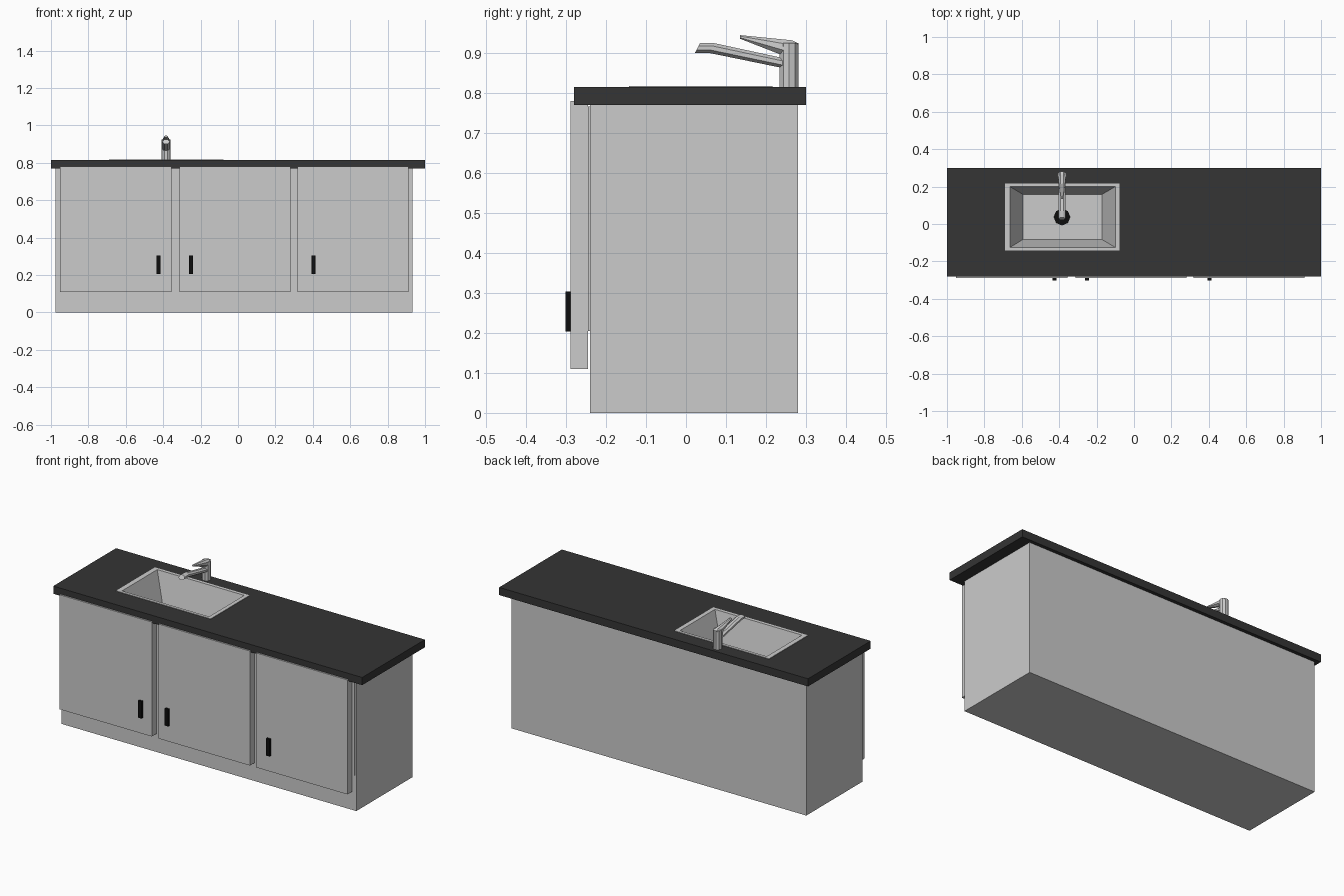
import bpy, bmesh
from math import cos, sin, tau

if "Cube" in bpy.data.objects:
    bpy.data.objects.remove(bpy.data.objects["Cube"])


def material(name, v):
    m = bpy.data.materials.new(name)
    m.diffuse_color = (v, v, v, 1)
    m.use_nodes = True
    m.node_tree.nodes["Principled BSDF"].inputs["Base Color"].default_value = m.diffuse_color
    return m


dark = material("dark_stone", 0.035)
black = material("black_metal", 0.004)
mid = material("mid_grey", 0.58)


def finish(name, bm, mat=None):
    bmesh.ops.recalc_face_normals(bm, faces=bm.faces)
    me = bpy.data.meshes.new(name)
    bm.to_mesh(me)
    bm.free()
    ob = bpy.data.objects.new(name, me)
    bpy.context.collection.objects.link(ob)
    if mat:
        me.materials.append(mat)
    return ob


def rect(x0, x1, y0, y1, z):
    return [(x0, y0, z), (x1, y0, z), (x1, y1, z), (x0, y1, z)]


def loft(name, loops, mat=None, start=True, end=True, cyclic=False):
    """Skin a series of equal-length closed loops."""
    bm = bmesh.new()
    rings = [[bm.verts.new(p) for p in lp] for lp in loops]
    pairs = list(zip(rings, rings[1:]))
    if cyclic:
        pairs.append((rings[-1], rings[0]))
    for a, b in pairs:
        for i in range(len(a)):
            j = (i + 1) % len(a)
            bm.faces.new((a[i], a[j], b[j], b[i]))
    if start and not cyclic:
        bm.faces.new(rings[0])
    if end and not cyclic:
        bm.faces.new(rings[-1])
    return finish(name, bm, mat)


def box(name, x0, x1, y0, y1, z0, z1, mat=None, top=True):
    return loft(name, [rect(x0, x1, y0, y1, z0), rect(x0, x1, y0, y1, z1)], mat, end=top)


def disc(x, y, z, r, n):
    return [(x + r * cos(tau * i / n), y + r * sin(tau * i / n), z) for i in range(n)]


def section(top, bottom, half_width, n=8):
    """Octagonal section spanning a top and a bottom (y, z) point."""
    ring = []
    for i in range(n):
        a = tau * (i + 0.5) / n
        k = 1 / cos(tau / n / 2)
        t = 0.5 + 0.5 * k * sin(a)
        ring.append((TAP_X + half_width * k * cos(a),
                     bottom[0] + (top[0] - bottom[0]) * t,
                     bottom[1] + (top[1] - bottom[1]) * t))
    return ring


# Cabinet carcass (open under the worktop) and thin panel behind the doors
box("cabinet", -0.975, 0.934, -0.24, 0.28, 0, 0.77, top=False)
box("front_panel", -0.94, 0.925, -0.245, -0.239, 0.205, 0.767)

# Doors with one handle each
for i, (x0, x1, hx) in enumerate([(-0.953, -0.356, -0.425),
                                  (-0.313, 0.28, -0.252),
                                  (0.318, 0.911, 0.404)]):
    box(f"door_{i + 1}", x0, x1, -0.289, -0.245, 0.11, 0.78, mid)
    box(f"door_handle_{i + 1}", hx - 0.011, hx + 0.011, -0.302, -0.288, 0.204, 0.304, black)

# Worktop with the sink opening
outer = (-1, 1, -0.28, 0.30)
hole = (-0.675, -0.088, -0.133, 0.208)
loft("worktop", [rect(*outer, 0.77), rect(*outer, 0.815),
                 rect(*hole, 0.815), rect(*hole, 0.77)], dark, cyclic=True)

# Sink: rim, sloped walls and floor
rim = (-0.69, -0.077, -0.142, 0.217)
loft("sink", [rect(*rim, 0.815), rect(*rim, 0.818),
              rect(-0.663, -0.10, -0.125, 0.20, 0.818),
              rect(-0.594, -0.171, -0.083, 0.158, 0.62)], mid, start=False)
loft("drain", [disc(-0.385, 0.037, 0.62, 0.045, 8),
               disc(-0.385, 0.037, 0.624, 0.045, 8)], black)

# Tap: column, spout and lever
TAP_X = -0.385
loft("tap_column", [disc(TAP_X, 0.258, 0.814, 0.025, 10),
                    disc(TAP_X, 0.258, 0.925, 0.025, 10)], mid)
loft("tap_spout", [section((0.25, 0.886), (0.25, 0.861), 0.018),
                   section((0.07, 0.925), (0.06, 0.90), 0.018),
                   section((0.035, 0.925), (0.022, 0.90), 0.018)], mid)
loft("tap_lever", [section((0.282, 0.924), (0.25, 0.892), 0.02),
                   section((0.265, 0.932), (0.235, 0.897), 0.021),
                   section((0.135, 0.945), (0.135, 0.936), 0.008)], mid)
